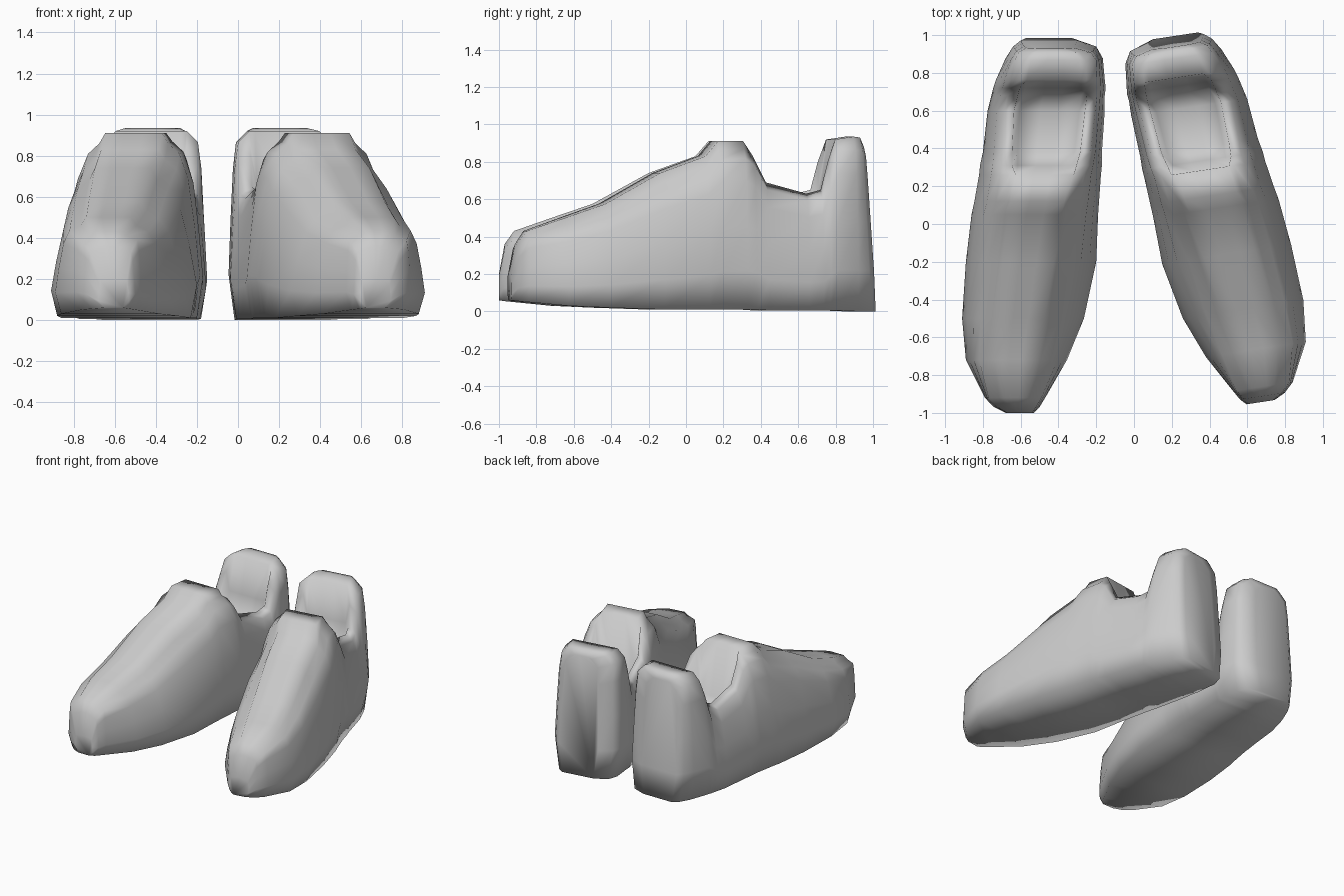
import bpy, bmesh, math

cube = bpy.data.objects.get("Cube")
if cube:
    bpy.data.objects.remove(cube, do_unlink=True)

grey = bpy.data.materials.new("plain grey")
grey.use_nodes = True
colour = (0.6, 0.6, 0.6, 1)
grey.diffuse_color = colour
grey.node_tree.nodes["Principled BSDF"].inputs["Base Color"].default_value = colour

# Stations from toe to heel:
# y, inner x, outer x, top inner x, top outer x, sole z, rim z, floor z
STATIONS = [
    (-1.0, .53, .68, .54, .67, .06, .20, .20),
    (-.97, .50, .74, .52, .72, .055, .35, .36),
    (-.92, .47, .79, .49, .77, .05, .41, .43),
    (-.72, .355, .89, .44, .82, .03, .46, .50),
    (-.50, .265, .91, .39, .81, .02, .53, .575),
    (-.20, .20, .89, .34, .78, .01, .68, .74),
    (.05, .19, .86, .30, .75, .01, .78, .83),
    (.12, .185, .845, .285, .73, .01, .86, .91),
    (.26, .175, .82, .265, .71, .01, .87, .91),
    (.31, .17, .815, .25, .70, .01, .83, .52),
    (.38, .17, .80, .23, .70, .005, .69, .47),
    (.60, .155, .775, .205, .69, .005, .63, .47),
    (.68, .155, .755, .195, .67, .005, .65, .50),
    (.72, .15, .745, .195, .66, .005, .80, .66),
    (.765, .155, .73, .195, .65, .005, .92, .92),
    (.88, .165, .68, .20, .63, 0, .92, .935),
    (.95, .20, .64, .23, .61, 0, .91, .93),
    (.985, .30, .60, .32, .57, 0, .88, .89),
]


def mix(a, b, t):
    return a + (b - a) * t


def side(wide, top, sole, rim, inward):
    """One wall from the sole edge up to the rim."""
    h = rim - sole
    return [(wide + .03 * inward, sole),
            (wide, sole + .24 * h),
            (mix(wide, top, .25), sole + .52 * h),
            (mix(wide, top, .58), sole + .8 * h),
            (top, sole + .94 * h),
            (top + .055 * inward, rim)]


def section(y, xi, xo, ti, to, sole, rim, floor):
    outer = side(xo, to, sole, rim, -1)
    inner = side(xi, ti, sole, rim, 1)
    # Floor line, narrowed so it never crosses itself at the toe
    inset = min(.075, (to - ti) * .45)
    a, b = to - inset, ti + inset
    floor_line = [(mix(a, b, t), floor) for t in (.03, .35, .65, .97)]
    points = outer + floor_line + inner[::-1]
    # The heel back leans forward with height
    lean = .07 * max(0, (y - .85) / .15)
    return [(x, y - lean * z, z) for x, z in points]


def shoe(name, flip):
    bm = bmesh.new()
    rings = [[bm.verts.new((x * flip, y, z)) for x, y, z in section(*s)]
             for s in STATIONS]
    n = len(rings[0])
    for r, s in zip(rings, rings[1:]):
        for i in range(n):
            j = (i + 1) % n
            bm.faces.new((r[i], r[j], s[j], s[i]))
    bm.faces.new(rings[0])
    bm.faces.new(rings[-1])
    bmesh.ops.recalc_face_normals(bm, faces=bm.faces)
    for face in bm.faces:
        face.smooth = True
    mesh = bpy.data.meshes.new(name)
    bm.to_mesh(mesh)
    bm.free()
    mesh.materials.append(grey)
    ob = bpy.data.objects.new(name, mesh)
    bpy.context.collection.objects.link(ob)
    return ob


right_shoe = shoe("right_shoe", -1)

# The left shoe is the mirrored shape, toe turned outward
left_shoe = shoe("left_shoe", 1)
left_shoe.rotation_euler.z = math.radians(8.6)
left_shoe.location = (-.078, -.045, 0)
